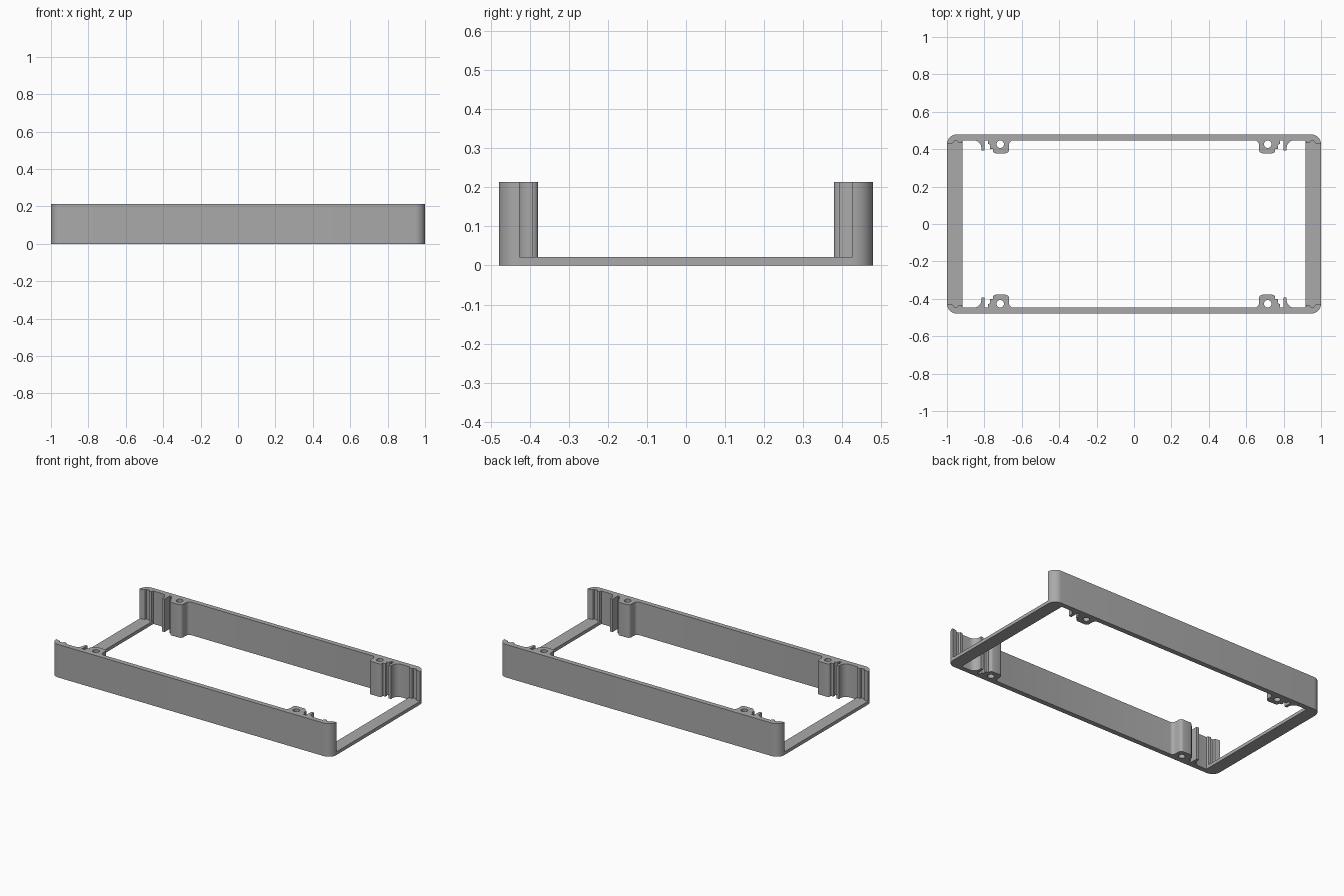
import bpy, bmesh, math
from mathutils import Vector

if "Cube" in bpy.data.objects:
    bpy.data.objects.remove(bpy.data.objects["Cube"])

HEIGHT, BAR_H = 0.213, 0.021
OUT_Y, IN_Y, BAR_X, R = 0.479, 0.447, 0.917, 0.053

grey = bpy.data.materials.new("mid_grey")
grey.diffuse_color = (0.40, 0.40, 0.40, 1)
grey.use_nodes = True
grey.node_tree.nodes["Principled BSDF"].inputs["Base Color"].default_value = grey.diffuse_color


def arc(cx, cy, r, a0, a1, n):
    """Points on an arc, angles in degrees."""
    return [(cx + r * math.cos(math.radians(a0 + (a1 - a0) * i / n)),
             cy + r * math.sin(math.radians(a0 + (a1 - a0) * i / n))) for i in range(n + 1)]


def extrude_loops(name, loops, height):
    """Solid from closed outlines; inner outlines become holes."""
    curve = bpy.data.curves.new(name, 'CURVE')
    curve.dimensions, curve.fill_mode = '2D', 'BOTH'
    curve.extrude = height / 2
    for loop in loops:
        spline = curve.splines.new('POLY')
        spline.points.add(len(loop) - 1)
        for p, (x, y) in zip(spline.points, loop):
            p.co = (x, y, 0, 1)
        spline.use_cyclic_u = True
    obj = bpy.data.objects.new(name, curve)
    bpy.context.collection.objects.link(obj)
    bpy.ops.object.select_all(action='DESELECT')
    obj.select_set(True)
    bpy.context.view_layer.objects.active = obj
    bpy.ops.object.convert(target='MESH')
    obj = bpy.context.view_layer.objects.active
    bm = bmesh.new()
    bm.from_mesh(obj.data)
    bmesh.ops.remove_doubles(bm, verts=bm.verts, dist=1e-5)
    bmesh.ops.translate(bm, verts=bm.verts, vec=Vector((0, 0, height / 2)))
    bmesh.ops.recalc_face_normals(bm, faces=bm.faces)
    bm.to_mesh(obj.data)
    bm.free()
    obj.data.materials.clear()
    obj.data.materials.append(grey)
    bpy.ops.object.shade_smooth_by_angle(angle=math.radians(30))
    return obj


# Inner side of the wall, from the middle out to the end
half = arc(0.645, 0.424, 0.023, 90, 0, 5)                      # fillet into screw boss
half += arc(0.688, 0.398, 0.020, 180, 270, 4)                  # boss corners
half += arc(0.739, 0.394, 0.016, 270, 360, 4)
half += [(0.755, 0.400), (0.771, 0.402), (0.771, 0.416),       # small catch
         (0.764, 0.423), (0.781, 0.428), (0.781, IN_Y)]
half += [(0.799, IN_Y), (0.799, 0.393), (0.816, 0.393)]        # thin rib
half += arc(0.856, 0.407, 0.040, 180, 90, 6)                   # fillet back to wall
half += [(BAR_X, IN_Y), (0.921, 0.434), (0.938, 0.432),        # stepped wall end
         (0.943, 0.443), (0.963, 0.443), (0.968, 0.432)]
half += arc(1 - R, OUT_Y - R, R, 0, 90, 10)                    # rounded outer corner

outline = half + [(-x, y) for x, y in reversed(half)]
holes = [arc(s * 0.715, 0.426, 0.020, 0, 345, 23) for s in (-1, 1)]

# Long walls with screw bosses
for name, s in (("back_wall", 1), ("front_wall", -1)):
    extrude_loops(name, [[(x, s * y) for x, y in lp] for lp in [outline] + holes], HEIGHT)

# Low end bars joining the walls
bar = [(BAR_X, -IN_Y), (0.980, -IN_Y), (1, -0.427), (1, 0.427), (0.980, IN_Y), (BAR_X, IN_Y)]
for name, s in (("right_bar", 1), ("left_bar", -1)):
    extrude_loops(name, [[(s * x, y) for x, y in bar]], BAR_H)
